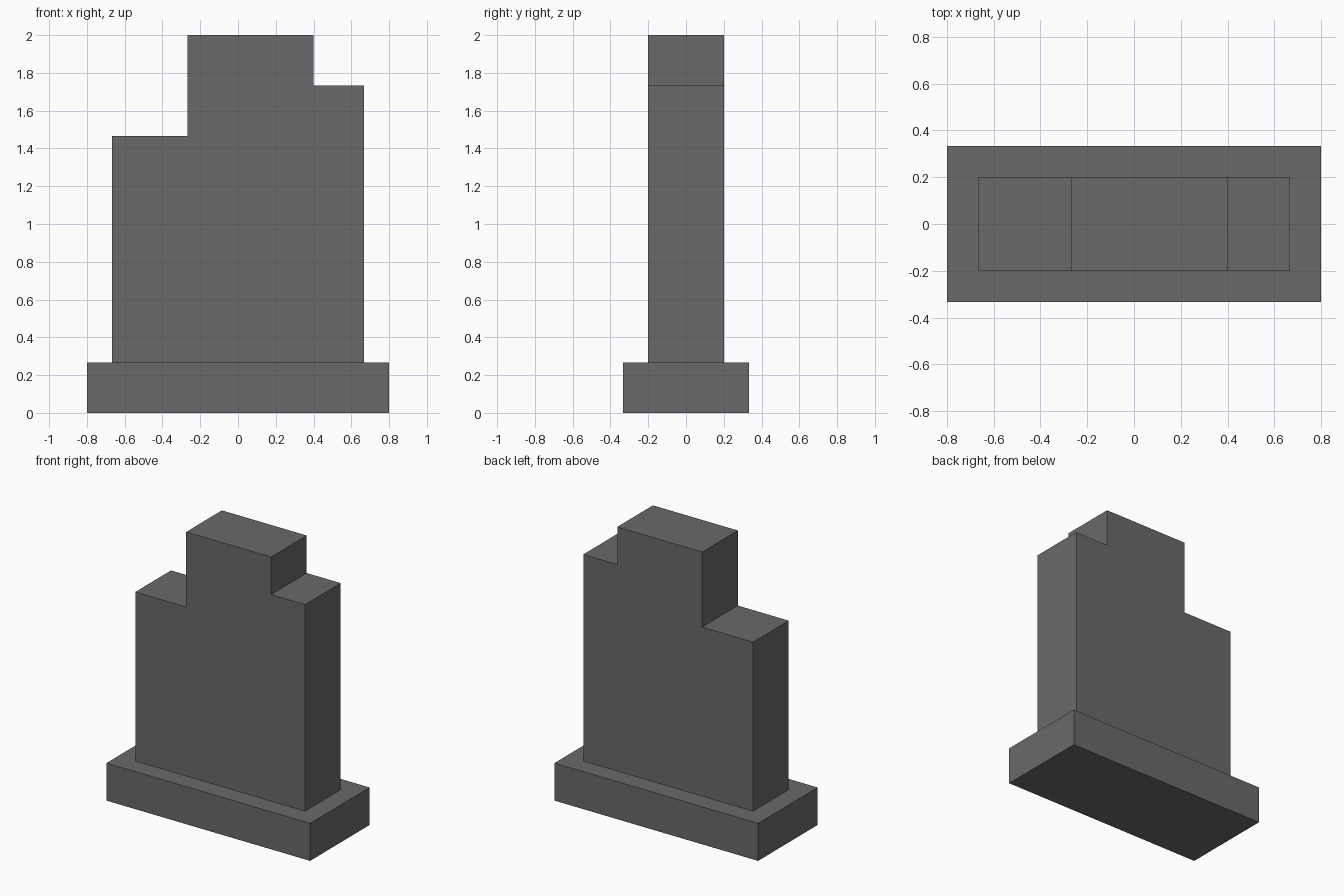
import bpy, bmesh

if "Cube" in bpy.data.objects:
    bpy.data.objects.remove(bpy.data.objects["Cube"])

U = 2 / 15  # the model sits on a regular grid of this unit

stone = bpy.data.materials.new("grey stone")
stone.diffuse_color = (0.144, 0.144, 0.144, 1)
stone.use_nodes = True
stone.node_tree.nodes["Principled BSDF"].inputs["Base Color"].default_value = stone.diffuse_color


def extrude_profile(name, profile, half_depth):
    """Extrude an x-z outline (in grid units) symmetrically along y."""
    bm = bmesh.new()
    face = bm.faces.new([bm.verts.new((x * U, -half_depth * U, z * U)) for x, z in profile])
    moved = bmesh.ops.extrude_face_region(bm, geom=[face])["geom"]
    verts = [v for v in moved if isinstance(v, bmesh.types.BMVert)]
    bmesh.ops.translate(bm, verts=verts, vec=(0, 2 * half_depth * U, 0))
    bmesh.ops.recalc_face_normals(bm, faces=bm.faces)
    mesh = bpy.data.meshes.new(name)
    bm.to_mesh(mesh)
    bm.free()
    mesh.materials.append(stone)
    obj = bpy.data.objects.new(name, mesh)
    bpy.context.collection.objects.link(obj)
    return obj


# Plinth
extrude_profile("base_plinth", [(-6, 0), (6, 0), (6, 2), (-6, 2)], 2.5)

# Upright slab with an uneven stepped top
extrude_profile("stepped_slab", [(-5, 2), (5, 2), (5, 13), (3, 13),
                                 (3, 15), (-2, 15), (-2, 11), (-5, 11)], 1.5)
